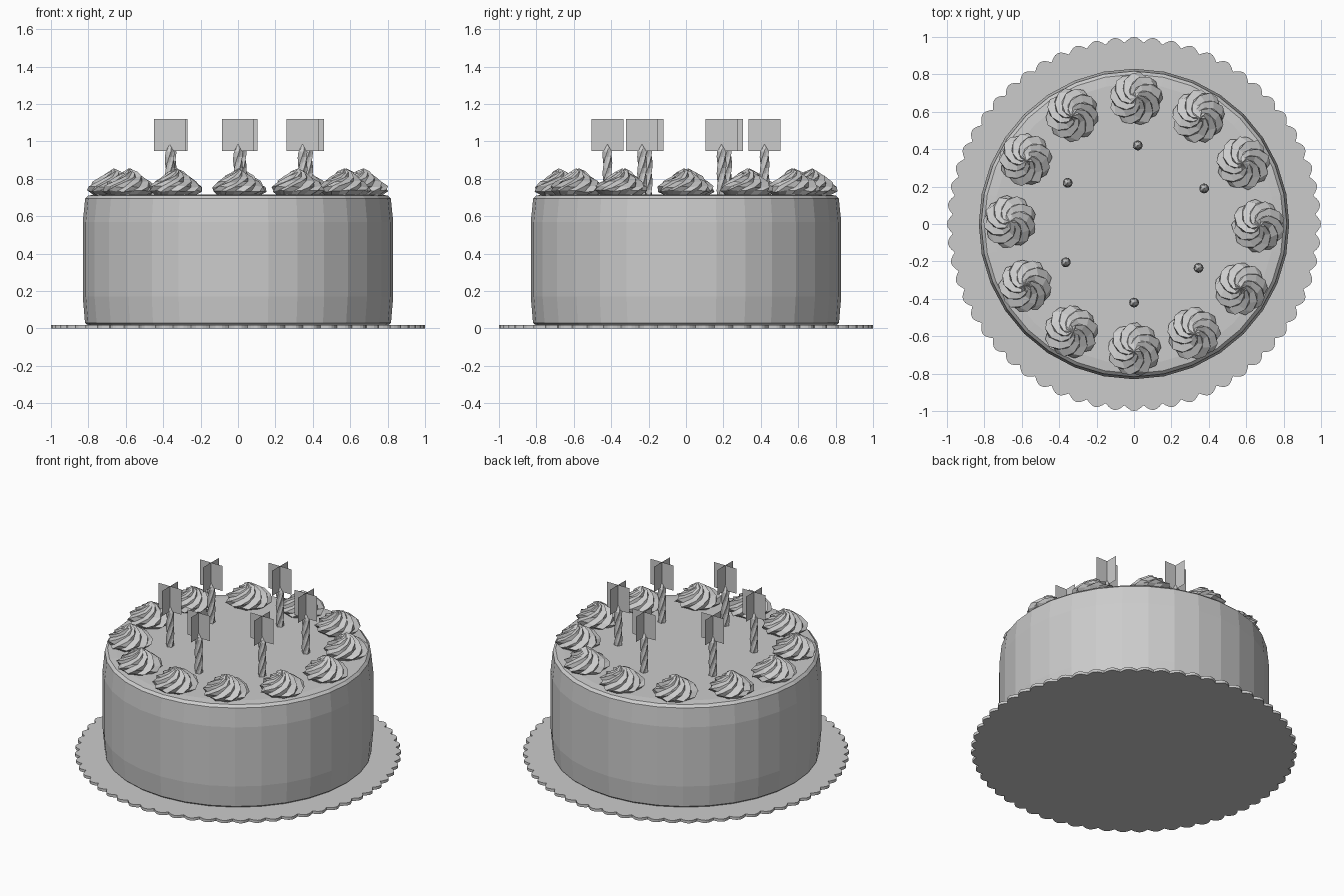
import bpy, bmesh, random
from math import sin, cos, pi, radians
from mathutils import Vector

if "Cube" in bpy.data.objects:
    bpy.data.objects.remove(bpy.data.objects["Cube"])

random.seed(4)


def make_object(name, verts, faces, loc=(0, 0, 0), rot=0.0):
    bm = bmesh.new()
    vs = [bm.verts.new(v) for v in verts]
    for f in faces:
        bm.faces.new([vs[i] for i in f])
    me = bpy.data.meshes.new(name)
    bm.to_mesh(me)
    bm.free()
    ob = bpy.data.objects.new(name, me)
    ob.location = loc
    ob.rotation_euler.z = rot
    bpy.context.collection.objects.link(ob)
    return ob


def stacked(name, rings, loc=(0, 0, 0), rot=0.0, apex=None):
    """Skin a list of vertex rings; cap the bottom, close the top flat or to a point."""
    n = len(rings[0])
    verts = [v for r in rings for v in r]
    faces = [list(range(n))[::-1]]
    for k in range(len(rings) - 1):
        for i in range(n):
            j = (i + 1) % n
            faces.append([k * n + i, k * n + j, (k + 1) * n + j, (k + 1) * n + i])
    t = (len(rings) - 1) * n
    if apex:
        verts.append(Vector(apex))
        faces += [[t + i, t + (i + 1) % n, len(verts) - 1] for i in range(n)]
    else:
        faces.append(list(range(t, t + n)))
    return make_object(name, verts, faces, loc, rot)


def ring(n, z, radius, twist=0.0):
    """radius is a function of the vertex index"""
    return [Vector((radius(i) * cos(2 * pi * i / n + twist),
                    radius(i) * sin(2 * pi * i / n + twist), z)) for i in range(n)]


# Scalloped cake board
LOBES, SEG = 60, 6
edge = lambda i: 0.97 + 0.03 * abs(cos(pi * i / SEG))
stacked("cake_board", [ring(LOBES * SEG, z, edge) for z in (0.0, 0.018)])

# Cake body
profile = [(0.80, 0.015), (0.818, 0.03), (0.83, 0.17), (0.83, 0.57),
           (0.817, 0.695), (0.80, 0.711), (0.75, 0.716)]
stacked("cake_body", [ring(32, z, lambda i, r=r: r) for r, z in profile])

# Swirled cream dollops around the rim: radius, height, flute depth, twist
cream = [(0.105, 0.0, 0.004, 0), (0.134, 0.022, 0.008, 10), (0.130, 0.045, 0.010, 28),
         (0.101, 0.072, 0.012, 52), (0.066, 0.098, 0.010, 80), (0.034, 0.122, 0.006, 110)]
spots = [(0.01, 0.67), (0.345, 0.575), (0.585, 0.325), (0.665, -0.012),
         (0.57, -0.345), (0.32, -0.585), (0.0, -0.67), (-0.335, -0.575),
         (-0.58, -0.33), (-0.665, 0.012), (-0.58, 0.345), (-0.33, 0.585)]
for k, (x, y) in enumerate(spots):
    rings = []
    for r, z, d, tw in cream:
        rg = ring(18, z, lambda i: r + (d if i % 2 else -d), radians(tw))
        for v in rg:
            if z > 0:
                v.z += random.uniform(-0.006, 0.006)
            v.xy *= random.uniform(0.97, 1.03)
        rings.append(rg)
    tip = (random.uniform(-0.01, 0.01), random.uniform(-0.01, 0.01), 0.143)
    stacked(f"cream_dollop_{k + 1}", rings, (x, y, 0.713),
            random.uniform(0, 2 * pi), tip)

# Twisted candles, each with a flame of two crossed cards
candles = [(0.02, 0.42), (0.375, 0.19), (0.345, -0.235),
           (0.0, -0.42), (-0.365, -0.205), (-0.355, 0.22)]
W, LOW, HIGH = 0.085, 0.95, 1.12
for k, (x, y) in enumerate(candles):
    flute = lambda i: 0.026 if i % 2 else 0.020
    shaft = [ring(10, 0.71 + 0.235 * s / 8, flute, radians(22 * s)) for s in range(9)]
    shaft.append(ring(10, 0.962, lambda i: 0.014, radians(198)))
    stacked(f"candle_{k + 1}", shaft, (x, y, 0), 0.0, (0, 0, 0.985))
    cards = [(-W, 0, LOW), (W, 0, LOW), (W, 0, HIGH), (-W, 0, HIGH),
             (0, -W, LOW), (0, W, LOW), (0, W, HIGH), (0, -W, HIGH)]
    make_object(f"flame_{k + 1}", cards, [(0, 1, 2, 3), (4, 5, 6, 7)], (x, y, 0))
